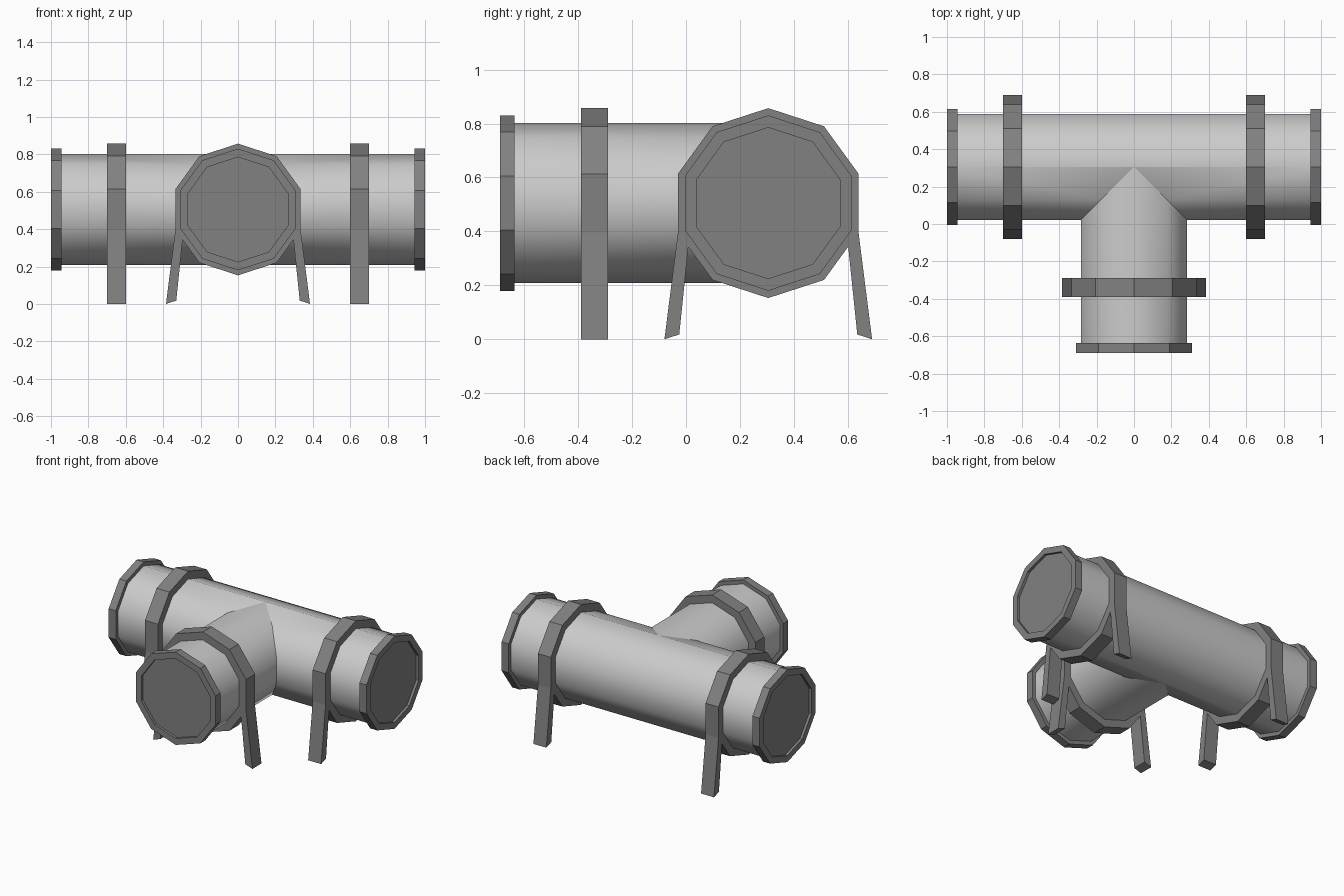
import bpy, bmesh
from math import sin, cos, pi, radians

if "Cube" in bpy.data.objects:
    bpy.data.objects.remove(bpy.data.objects["Cube"])

N = 10
CY, CZ = 0.305, 0.505          # pipe axis position
R = 0.297                      # pipe radius
HALF, BRANCH = 1.0, 0.995      # lengths from the junction

dark = bpy.data.materials.new("dark_metal")
dark.diffuse_color = (0.22, 0.22, 0.22, 1)
dark.use_nodes = True
dark.node_tree.nodes["Principled BSDF"].inputs["Base Color"].default_value = dark.diffuse_color


def ring(r):
    """Decagon (u, z) with a corner at the top."""
    return [(r * sin(2 * pi * k / N), r * cos(2 * pi * k / N)) for k in range(N)]


def make(name, faces, loc=(0, CY, CZ), rot=0, mat=None, smooth=False):
    """Object from faces given as lists of points; shared points are merged."""
    bm = bmesh.new()
    for f in faces:
        bm.faces.new([bm.verts.new(p) for p in f])
    bmesh.ops.remove_doubles(bm, verts=bm.verts, dist=1e-5)
    bmesh.ops.dissolve_degenerate(bm, dist=1e-5, edges=bm.edges)
    bmesh.ops.recalc_face_normals(bm, faces=bm.faces)
    for f in bm.faces:
        f.smooth = smooth
    me = bpy.data.meshes.new(name)
    bm.to_mesh(me)
    bm.free()
    ob = bpy.data.objects.new(name, me)
    bpy.context.collection.objects.link(ob)
    ob.location = loc
    ob.rotation_euler.z = rot
    if mat:
        me.materials.append(mat)
    return ob


# Main pipe, with its front half notched where the branch meets it
pts = ring(R)
main, branch = [], []
for k in range(N):
    (a, za), (b, zb) = pts[k], pts[(k + 1) % N]
    L = HALF - 0.02
    if a + b > 0:
        main.append([(-L, a, za), (L, a, za), (L, b, zb), (-L, b, zb)])
    else:
        for s in (-1, 1):
            main.append([(s * abs(a), a, za), (s * L, a, za),
                         (s * L, b, zb), (s * abs(b), b, zb)])
    # Branch pipe, mitred onto the notch
    e = -BRANCH + 0.02
    branch.append([(a, -abs(a), za), (b, -abs(b), zb), (b, e, zb), (a, e, za)])
make("main_pipe", main, smooth=True)
make("branch_pipe", branch, smooth=True)


def collar(name, loc, rot):
    """Flange with a recessed end plate, facing local +y."""
    prof = [(R - 0.005, -0.055), (0.325, -0.055), (0.325, 0), (0.28, 0), (0.28, -0.018)]
    faces = []
    for (r0, y0), (r1, y1) in zip(prof, prof[1:]):
        p, q = ring(r0), ring(r1)
        for k in range(N):
            j = (k + 1) % N
            faces.append([(p[k][0], y0, p[k][1]), (p[j][0], y0, p[j][1]),
                          (q[j][0], y1, q[j][1]), (q[k][0], y1, q[k][1])])
    faces.append([(u, -0.018, z) for u, z in ring(0.28)])
    make(name, faces, loc, rot, dark)


def bracket(name, loc, rot):
    """Strap around the pipe with two splayed legs."""
    o, i = ring(0.352), ring(R - 0.005)
    faces = []
    for k in range(N):
        j = (k + 1) % N
        f = [o[k], o[j], i[j], i[k]]
        for top, low, s in ((3, 4, 1), (7, 6, -1)):
            if {k, j} == {top, low}:
                A, B = o[top], o[low]
                D = tuple(A[n] + 0.3 * (B[n] - A[n]) for n in (0, 1))
                f.insert(1, D)
                faces.append([A, (s * 0.385, -CZ), (s * 0.33, 0.018 - CZ), D])
        faces.append(f)
    ob = make(name, [[(u, 0, z) for u, z in f] for f in faces], loc, rot, dark)
    m = ob.modifiers.new("thickness", 'SOLIDIFY')
    m.thickness, m.offset = 0.1, 0


# Collars and brackets at all three ends
for side, dx, dy, length, ang in (("right", 1, 0, HALF, -90),
                                  ("left", -1, 0, HALF, 90),
                                  ("front", 0, -1, BRANCH, 180)):
    d = length - 0.35
    collar(side + "_collar", (dx * length, CY + dy * length, CZ), radians(ang))
    bracket(side + "_bracket", (dx * d, CY + dy * d, CZ), radians(ang))
